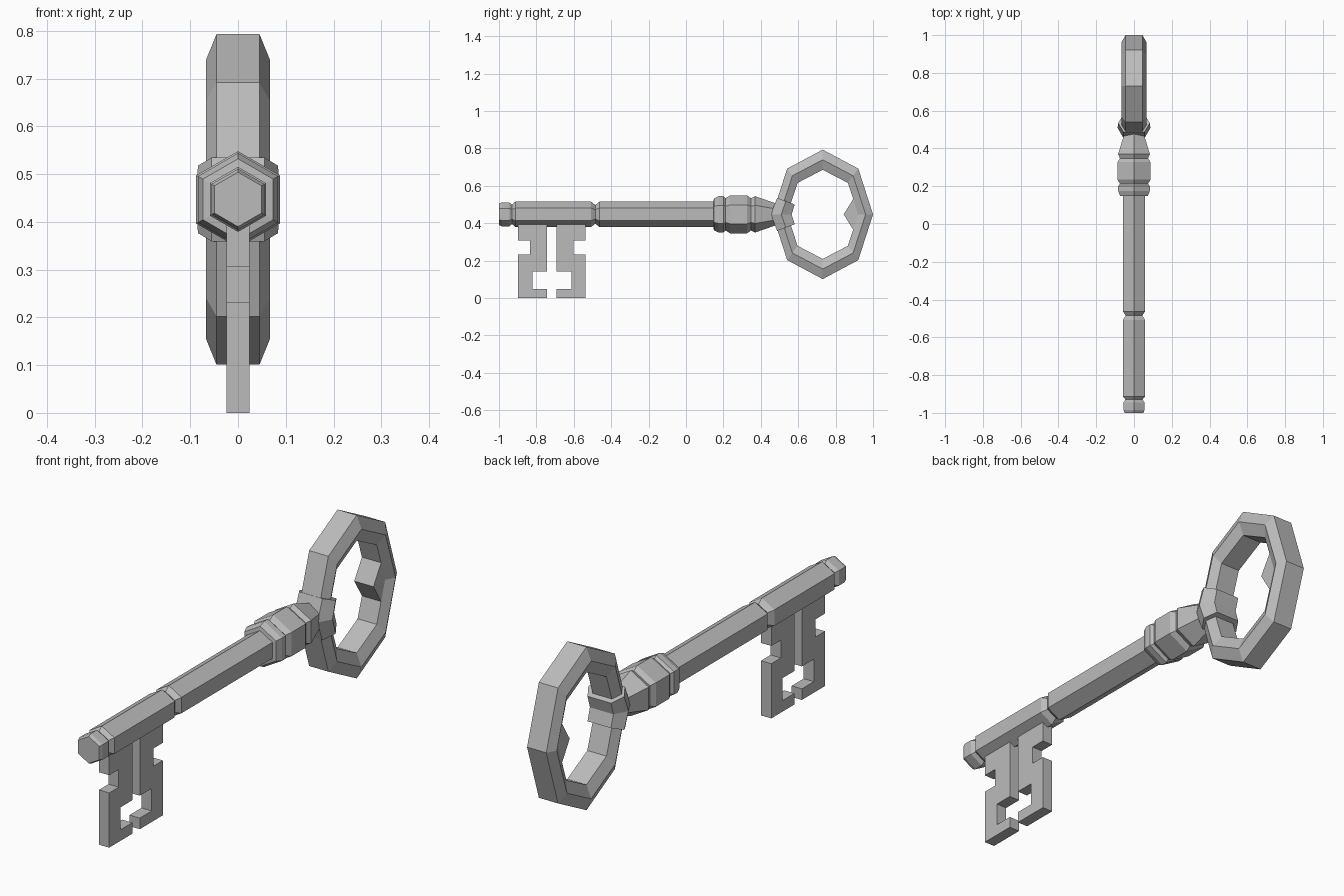
import bpy, bmesh, math

cube = bpy.data.objects.get("Cube")
if cube:
    bpy.data.objects.remove(cube)

metal = bpy.data.materials.new("grey_metal")
metal.use_nodes = True
GREY = (0.5, 0.5, 0.5, 1)
metal.diffuse_color = GREY
metal.node_tree.nodes["Principled BSDF"].inputs["Base Color"].default_value = GREY

AXIS_Z = 0.447
RING_Y = 0.731


def finish(name, bm):
    bmesh.ops.recalc_face_normals(bm, faces=bm.faces)
    mesh = bpy.data.meshes.new(name)
    bm.to_mesh(mesh)
    bm.free()
    mesh.materials.append(metal)
    obj = bpy.data.objects.new(name, mesh)
    bpy.context.collection.objects.link(obj)
    return obj


def loft(name, sections, closed=False):
    """Bridge successive point loops; cap the ends unless closed."""
    bm = bmesh.new()
    loops = [[bm.verts.new(p) for p in s] for s in sections]
    n = len(loops[0])
    pairs = list(zip(loops, loops[1:]))
    if closed:
        pairs.append((loops[-1], loops[0]))
    else:
        bm.faces.new(loops[0])
        bm.faces.new(loops[-1])
    for a, b in pairs:
        for i in range(n):
            j = (i + 1) % n
            bm.faces.new((a[i], a[j], b[j], b[i]))
    return finish(name, bm)


def prism(name, outline, half):
    """Extrude a (y, z) outline across x."""
    return loft(name, [[(x, y, z) for y, z in outline] for x in (-half, half)])


def hexagon(y, r):
    angles = [math.pi / 2 + k * math.pi / 3 for k in range(6)]
    return [(r * math.cos(a), y, AXIS_Z + r * math.sin(a)) for a in angles]


def band(outer, inner, flat, wide):
    """Six-sided band section between two (y, z) points."""
    mid = [(a + b) / 2 for a, b in zip(outer, inner)]
    pts = [(-flat, outer), (flat, outer), (wide, mid),
           (flat, inner), (-flat, inner), (-wide, mid)]
    return [(x, p[0], p[1]) for x, p in pts]


# Turned hexagonal shaft with grooves and stepped mouldings
profile = [(-1, 0.057), (-0.985, 0.064), (-0.945, 0.064), (-0.93, 0.052),
           (-0.912, 0.068), (-0.508, 0.068), (-0.485, 0.05), (-0.463, 0.068),
           (0.147, 0.068), (0.149, 0.085), (0.175, 0.097), (0.2, 0.097),
           (0.212, 0.086), (0.235, 0.101), (0.327, 0.101), (0.348, 0.086),
           (0.37, 0.097), (0.47, 0.062), (0.5, 0.05)]
loft("shaft", [hexagon(y, r) for y, r in profile])

# Oval eight-sided bow
sections = []
for k in range(8):
    c, s = math.cos(k * math.pi / 4), math.sin(k * math.pi / 4)
    outer = (RING_Y + 0.269 * c, AXIS_Z + 0.346 * s)
    inner = (RING_Y + 0.19 * c, AXIS_Z + 0.238 * s)
    sections.append(band(outer, inner, 0.045, 0.067))
loft("bow", sections, closed=True)

# Pointed cusp inside the far end of the bow
prism("bow_cusp", [(0.843, AXIS_Z), (0.905, AXIS_Z + 0.1),
                   (0.95, AXIS_Z), (0.905, AXIS_Z - 0.1)], 0.045)

# Collar wrapped around the bow where it meets the shaft
loft("bow_collar", [
    band((0.487, AXIS_Z - 0.088), (0.581, AXIS_Z - 0.053), 0.055, 0.084),
    band((0.453, AXIS_Z), (0.565, AXIS_Z), 0.055, 0.087),
    band((0.487, AXIS_Z + 0.088), (0.581, AXIS_Z + 0.053), 0.055, 0.084)])

# Two mirrored notched bits below the shaft
BIT_Y = -0.717
half_bit = [(0.18, 0.42), (0.18, 0.307), (0.116, 0.307), (0.116, 0.232),
            (0.18, 0.232), (0.18, 0), (0.025, 0), (0.025, 0.047),
            (0.105, 0.047), (0.105, 0.142), (0.025, 0.142), (0.025, 0.42)]
for name, side in (("front_bit", -1), ("rear_bit", 1)):
    prism(name, [(BIT_Y + side * d, z) for d, z in half_bit], 0.024)
